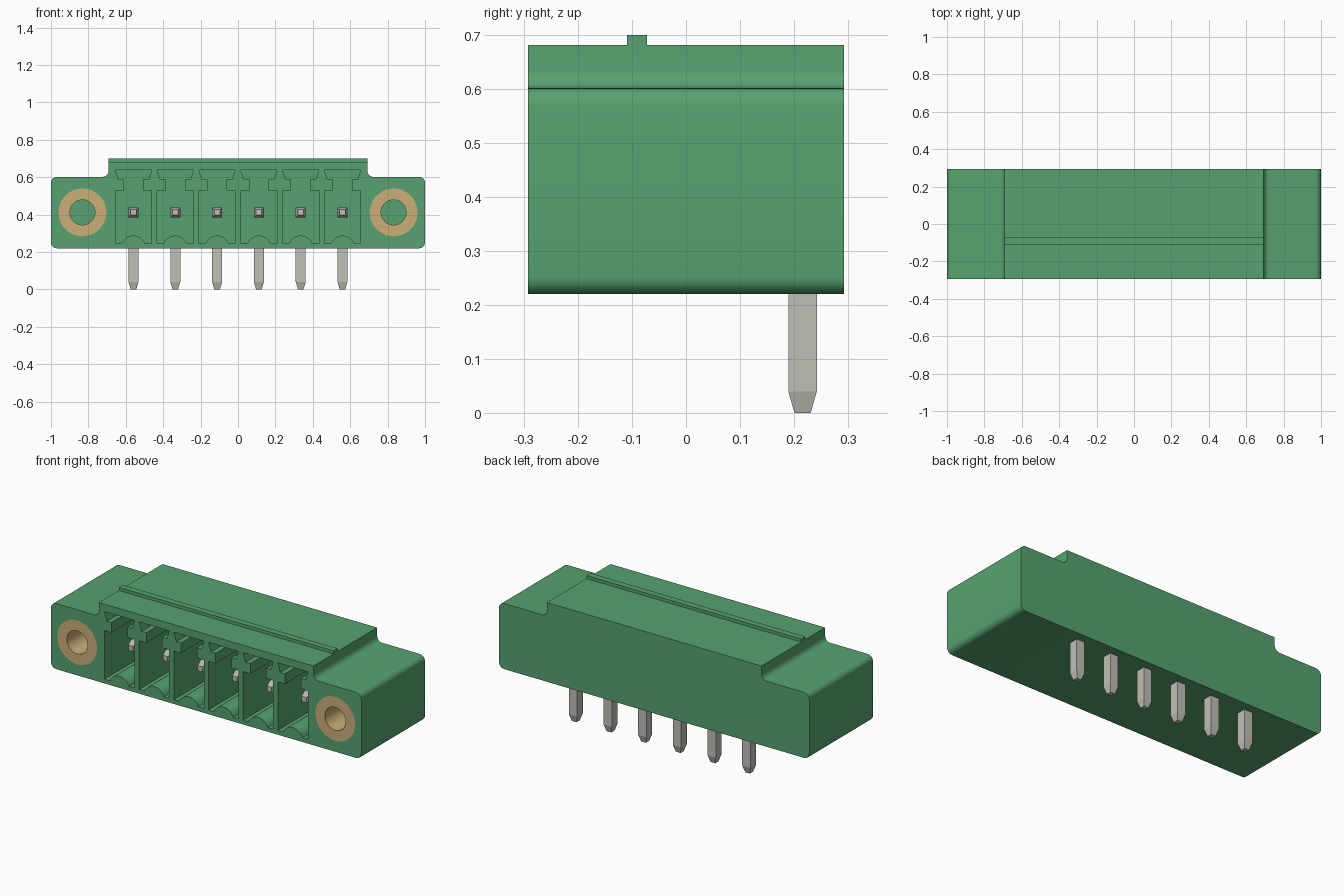
import bpy, bmesh
from math import sin, cos, pi, radians
from mathutils import Matrix, Vector

if "Cube" in bpy.data.objects:
    bpy.data.objects.remove(bpy.data.objects["Cube"], do_unlink=True)


def material(name, rgb):
    m = bpy.data.materials.new(name)
    m.use_nodes = True
    m.diffuse_color = (*rgb, 1)
    m.node_tree.nodes["Principled BSDF"].inputs["Base Color"].default_value = (*rgb, 1)
    return m


GREEN = material("green plastic", (0.095, 0.365, 0.16))
BRASS = material("brass", (0.60, 0.43, 0.19))
TIN = material("tinned metal", (0.53, 0.525, 0.47))

FRONT, BACK = -0.293, 0.293
PITCH = 0.2235
PIN_X = [(i - 2.5) * PITCH for i in range(6)]
PIN_Z = 0.412
SCREW_X = 0.832


def finish(bm, name, mat, smooth=True):
    bmesh.ops.recalc_face_normals(bm, faces=bm.faces)
    mesh = bpy.data.meshes.new(name)
    bm.to_mesh(mesh)
    bm.free()
    ob = bpy.data.objects.new(name, mesh)
    bpy.context.collection.objects.link(ob)
    mesh.materials.append(mat)
    if smooth:
        shade(ob)
    return ob


def shade(ob):
    bpy.ops.object.select_all(action="DESELECT")
    ob.select_set(True)
    bpy.context.view_layer.objects.active = ob
    bpy.ops.object.shade_smooth_by_angle(angle=radians(30))


def arc(cx, cz, r, a0, a1, n=6):
    angles = [radians(a0 + (a1 - a0) * i / n) for i in range(n + 1)]
    return [(cx + r * cos(a), cz + r * sin(a)) for a in angles]


def mirrored(half):
    """Close a right-hand outline with its mirror image."""
    return half + [(-x, z) for x, z in reversed(half)]


def prism(bm, outline, y0, y1, dx=0):
    """Extrude an x-z outline along y."""
    face = bm.faces.new([bm.verts.new((x + dx, y0, z)) for x, z in outline])
    out = bmesh.ops.extrude_face_region(bm, geom=[face])
    verts = [g for g in out["geom"] if isinstance(g, bmesh.types.BMVert)]
    bmesh.ops.translate(bm, verts=verts, vec=(0, y1 - y0, 0))


def cut(target, cutter):
    mod = target.modifiers.new("cut", "BOOLEAN")
    mod.operation = "DIFFERENCE"
    mod.solver = "EXACT"
    mod.object = cutter
    bpy.context.view_layer.objects.active = target
    bpy.ops.object.modifier_apply(modifier=mod.name)
    bpy.data.objects.remove(cutter, do_unlink=True)


# Housing: flanged block with rounded corners and a raised middle
r = 0.032
half = (arc(1 - r, 0.22 + r, r, -90, 0) + arc(1 - r, 0.602 - r, r, 0, 90)
        + arc(0.692 + r, 0.602 + r, r, 270, 180) + [(0.692, 0.682)])
bm = bmesh.new()
prism(bm, mirrored(half), FRONT, BACK)
housing = finish(bm, "housing", GREEN, smooth=False)

# Contact chambers: keyed opening over a floor with a rounded hump
hump = [(x, 0.222 + z) for x, z in arc(0, 0, 0.066, 90, 20, 7)]
chamber = mirrored(hump + [(0.097, 0.245), (0.097, 0.528), (0.051, 0.528),
                           (0.051, 0.587), (0.081, 0.587), (0.097, 0.638)])
bm = bmesh.new()
for x in PIN_X:
    prism(bm, chamber, FRONT - 0.1, 0.11, x)
cut(housing, finish(bm, "chamber_cutter", GREEN, smooth=False))

# Sockets for the threaded inserts
bm = bmesh.new()
for side in (-1, 1):
    prism(bm, arc(side * SCREW_X, PIN_Z, 0.128, 0, 352.5, 47), FRONT - 0.1, 0.1)
cut(housing, finish(bm, "socket_cutter", GREEN, smooth=False))
shade(housing)

# Coding rib across the raised top
bm = bmesh.new()
prism(bm, mirrored([(0.692, 0.67), (0.692, 0.70)]), -0.109, -0.072)
finish(bm, "top_rib", GREEN)

# Threaded inserts: open tubes flush with the front
for side, label in ((-1, "right"), (1, "left")):
    bm = bmesh.new()
    rings = []
    for radius, y in ((0.128, FRONT), (0.128, 0.1), (0.067, 0.1), (0.067, FRONT)):
        rings.append([bm.verts.new((side * SCREW_X + px, y, PIN_Z + pz))
                      for px, pz in arc(0, 0, radius, 0, 352.5, 47)])
    for k in range(4):
        a, b = rings[k], rings[(k + 1) % 4]
        for i in range(48):
            j = (i + 1) % 48
            bm.faces.new((a[i], a[j], b[j], b[i]))
    finish(bm, label + "_insert", BRASS)


def tapered_bar(bm, tip, direction, length, width=0.053, end=0.03, taper=0.04):
    """Square bar whose end narrows toward the tip."""
    d = Vector(direction)
    side = Vector((1, 0, 0))
    up = d.cross(side)
    rings = []
    for w, t in ((end, 0), (width, taper), (width, length)):
        rings.append([bm.verts.new(Vector(tip) + d * t + (side * u + up * v) * w / 2)
                      for u, v in ((-1, -1), (1, -1), (1, 1), (-1, 1))])
    bm.faces.new(rings[0])
    bm.faces.new(rings[-1])
    for a, b in zip(rings, rings[1:]):
        for i in range(4):
            j = (i + 1) % 4
            bm.faces.new((a[i], a[j], b[j], b[i]))


# Angled pins: a mating tip in the chamber and a solder leg below
for n, x in enumerate(PIN_X, 1):
    bm = bmesh.new()
    tapered_bar(bm, (x, -0.19, PIN_Z), (0, 1, 0), 0.38)
    tapered_bar(bm, (x, 0.216, 0), (0, 0, 1), PIN_Z + 0.0265)
    finish(bm, f"pin_{n}", TIN, smooth=False)
